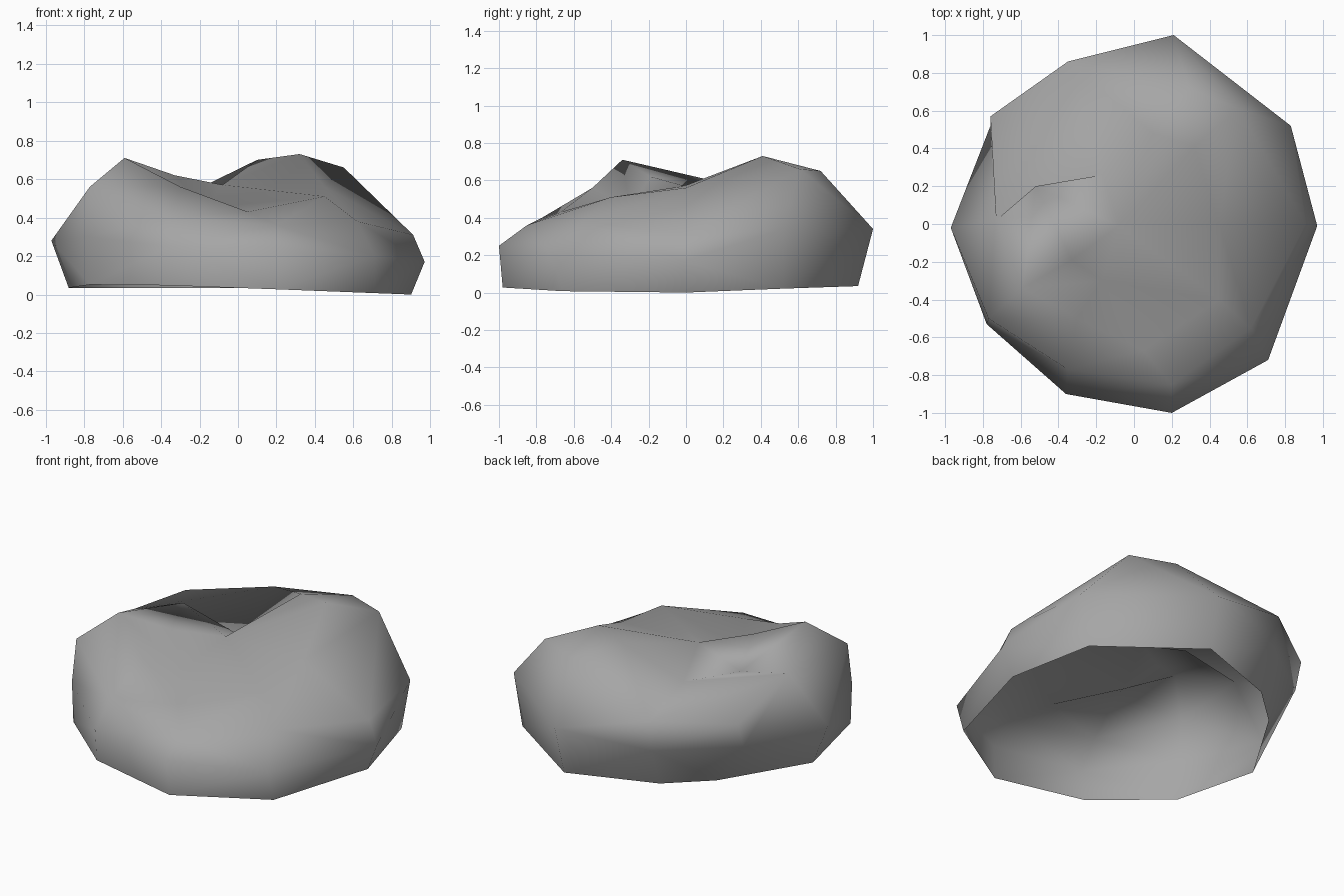
import bpy
import bmesh

if "Cube" in bpy.data.objects:
    bpy.data.objects.remove(bpy.data.objects["Cube"], do_unlink=True)


def make_material(name, colour):
    material = bpy.data.materials.new(name)
    material.use_nodes = True
    material.diffuse_color = colour
    material.node_tree.nodes["Principled BSDF"].inputs["Base Color"].default_value = colour
    return material


def add_ring(mesh, points):
    return [mesh.verts.new(point) for point in points]


def bridge(mesh, lower, upper):
    """Join two rings of equal length with outward-facing quads."""
    count = len(lower)
    for i in range(count):
        j = (i + 1) % count
        mesh.faces.new((lower[i], lower[j], upper[j], upper[i]))


def fan(mesh, hub, path):
    """Join a hub to each edge of a counter-clockwise path."""
    for a, b in zip(path, path[1:]):
        mesh.faces.new((a, b, hub))


# Open foot, counter-clockwise from +x, dipping to the ground at the +x side
foot_plan = [
    (.9, 0), (.77, .52), (.2, .92), (-.33, .73), (-.57, .51),
    (-.88, 0), (-.77, -.53), (-.37, -.87), (.21, -.98), (.71, -.66),
]
foot = [(x, y, .035 * (1 - max(x, 0) / .9) + .04 * max(x * y, 0)) for x, y in foot_plan]
# Widest outline
belly = [
    (.97, -.01, .17), (.83, .52, .34), (.21, 1, .34), (-.34, .83, .28),
    (-.76, .52, .3), (-.97, -.02, .28), (-.78, -.53, .3),
    (-.36, -.9, .25), (.2, -1, .25), (.71, -.72, .2),
]
# Upper shoulder where the sides turn into the top
shoulder = [
    (.91, 0, .31), (.55, .61, .66), (.29, .72, .65), (-.35, .86, .48),
    (-.76, .57, .46), (-.73, .02, .56), (-.77, -.5, .56),
    (-.35, -.77, .4), (.2, -.85, .36), (.62, -.55, .38),
]
# Crown: two peaks, with a hollow at the back and a ridge along the front
crown = [
    (.45, 0, .56), (.32, .41, .73), (.1, .48, .7), (-.165, .26, .45),
    (-.52, .2, .585), (-.59, -.34, .71), (-.3, -.5, .56),
    (.05, -.67, .43), (.45, -.4, .51),
]

# Sides of the rock shell, left open underneath
bm = bmesh.new()
foot_ring, belly_ring, shoulder_ring, crown_ring = [
    add_ring(bm, ring) for ring in (foot, belly, shoulder, crown)]
bridge(bm, foot_ring, belly_ring)
bridge(bm, belly_ring, shoulder_ring)

# Back corner facet, then the slopes up to the crown
bm.faces.new(shoulder_ring[3:6])
bridge(bm, shoulder_ring[:4] + shoulder_ring[5:], crown_ring)

# Saddle and spur between the peaks, and the front hollow
east, peak, crest, back_hollow, west, west_peak, ridge, notch, south_east = crown_ring
saddle, spur, front_hollow = add_ring(
    bm, [(-.08, -.01, .57), (-.33, -.19, .62), (-.17, -.3, .45)])
fan(bm, saddle, [front_hollow, south_east, east, peak, crest,
                 back_hollow, west, spur, front_hollow])
fan(bm, spur, [west, west_peak, front_hollow])
fan(bm, front_hollow, [west_peak, ridge, notch, south_east])
bmesh.ops.triangulate(bm, faces=bm.faces[:], quad_method="SHORT_EDGE")

# Smooth shading over the whole coarse surface
for face in bm.faces:
    face.smooth = True

data = bpy.data.meshes.new("rock")
bm.to_mesh(data)
bm.free()
data.materials.append(make_material("stone grey", (.38, .38, .38, 1)))
rock = bpy.data.objects.new("rock", data)
bpy.context.collection.objects.link(rock)
